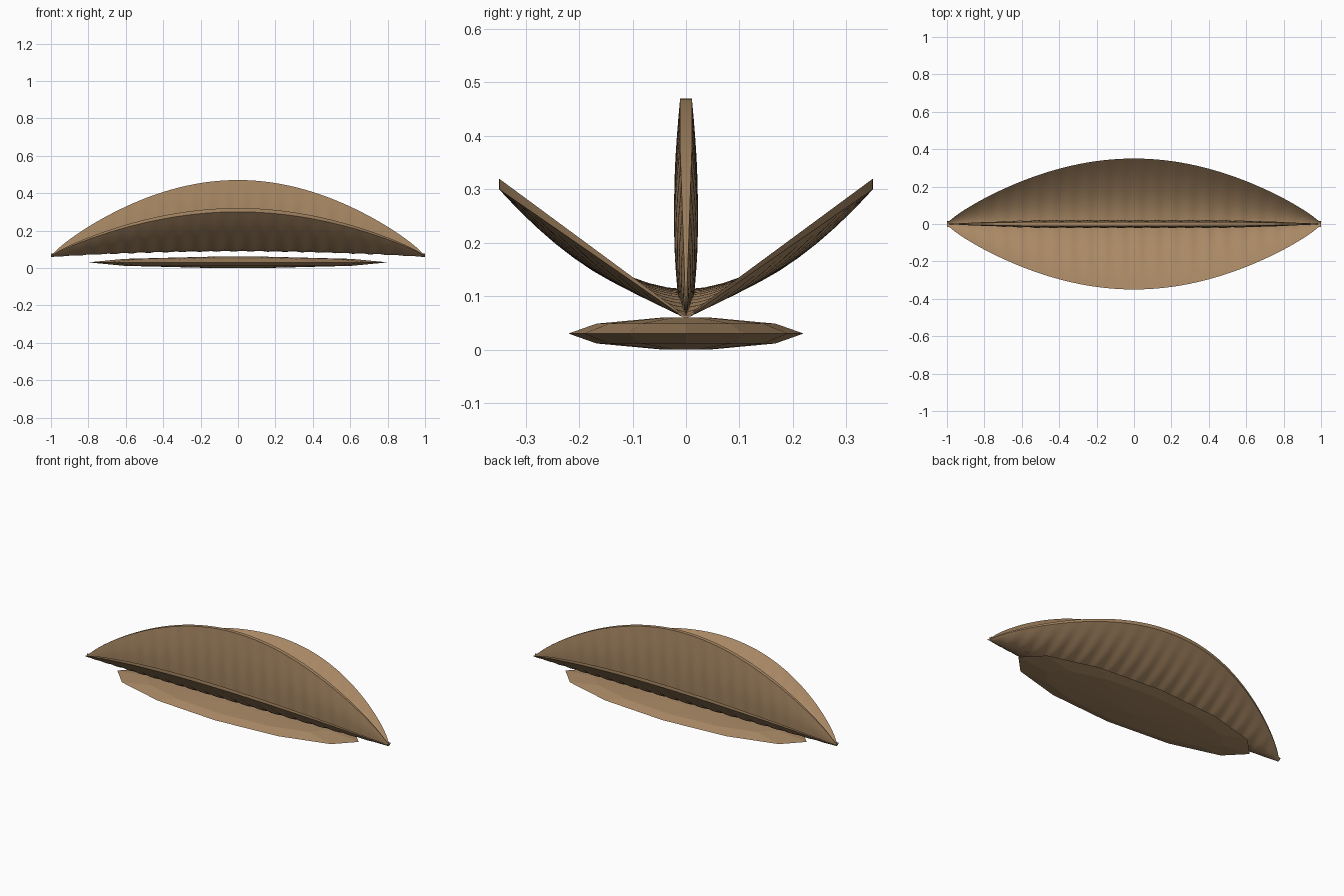
import bpy, bmesh, math

if "Cube" in bpy.data.objects:
    bpy.data.objects.remove(bpy.data.objects["Cube"])

wood = bpy.data.materials.new("tan wood")
wood.diffuse_color = (0.40, 0.25, 0.13, 1)
wood.use_nodes = True
wood.node_tree.nodes["Principled BSDF"].inputs["Base Color"].default_value = wood.diffuse_color

NX, NV = 176, 10          # steps along the length, steps from root to rim
RIBS = 22                 # ripples along the length


def finish(name, bm, angle):
    """Turn a bmesh into a named object with the wood colour."""
    bmesh.ops.remove_doubles(bm, verts=bm.verts, dist=1e-5)
    bmesh.ops.recalc_face_normals(bm, faces=bm.faces)
    me = bpy.data.meshes.new(name)
    bm.to_mesh(me)
    bm.free()
    me.materials.append(wood)
    ob = bpy.data.objects.new(name, me)
    bpy.context.collection.objects.link(ob)
    bpy.ops.object.select_all(action='DESELECT')
    ob.select_set(True)
    bpy.context.view_layer.objects.active = ob
    bpy.ops.object.shade_smooth_by_angle(angle=math.radians(angle))
    return ob


def leaf(name, section):
    """Loft closed cross-sections along x; section(fullness, v, side, ripple) -> y, z."""
    bm = bmesh.new()
    loops = []
    for i in range(NX + 1):
        t = i / NX
        full = max(0.02, math.sin(math.pi * t)) ** 0.8
        ripple = math.sin(2 * math.pi * RIBS * t) * min(1, full * 1.5)
        path = [(j / NV, 1) for j in range(NV + 1)]
        path += [(j / NV, -1) for j in range(NV, -1, -1)]
        loops.append([bm.verts.new((2 * t - 1, *section(full, v, s, ripple)))
                      for v, s in path])
    n = len(loops[0])
    for a, b in zip(loops, loops[1:]):
        for k in range(n):
            bm.faces.new((a[k], a[(k + 1) % n], b[(k + 1) % n], b[k]))
    bm.faces.new(loops[0])
    bm.faces.new(loops[-1])
    return finish(name, bm, 40)


def upright(full, v, side, ripple):
    half = 0.011 + 0.009 * math.sin(math.pi * v) + 0.0025 * ripple * (1 - v ** 3)
    return side * half * min(1, full * 1.3), 0.06 + full * (0.03 + 0.38 * v)


def side_wing(sign):
    def section(full, v, side, ripple):
        z = 0.06 + full * (0.04 + 0.21 * v ** 1.8)
        z += side * (0.002 + 0.008 * full) + 0.003 * ripple * (1 - v ** 3)
        return sign * 0.35 * full * v, z
    return section


# Centre fin and the two upswept wings
leaf("centre_fin", upright)
for label, sign in (("front_wing", -1), ("back_wing", 1)):
    leaf(label, side_wing(sign))

# Faceted lens-shaped base
bm = bmesh.new()
SIDES = 12
rings = []
for r, h in ((0.2, -1), (0.76, -0.62), (1, 0), (0.76, 0.62), (0.2, 1)):
    rings.append([bm.verts.new((0.8 * r * math.cos(2 * math.pi * k / SIDES),
                                0.22 * r * math.sin(2 * math.pi * k / SIDES),
                                0.03 + 0.03 * h)) for k in range(SIDES)])
for a, b in zip(rings, rings[1:]):
    for k in range(SIDES):
        m = (k + 1) % SIDES
        bm.faces.new((a[k], a[m], b[m], b[k]))
bm.faces.new(rings[0])
bm.faces.new(rings[-1])
finish("base", bm, 5)
